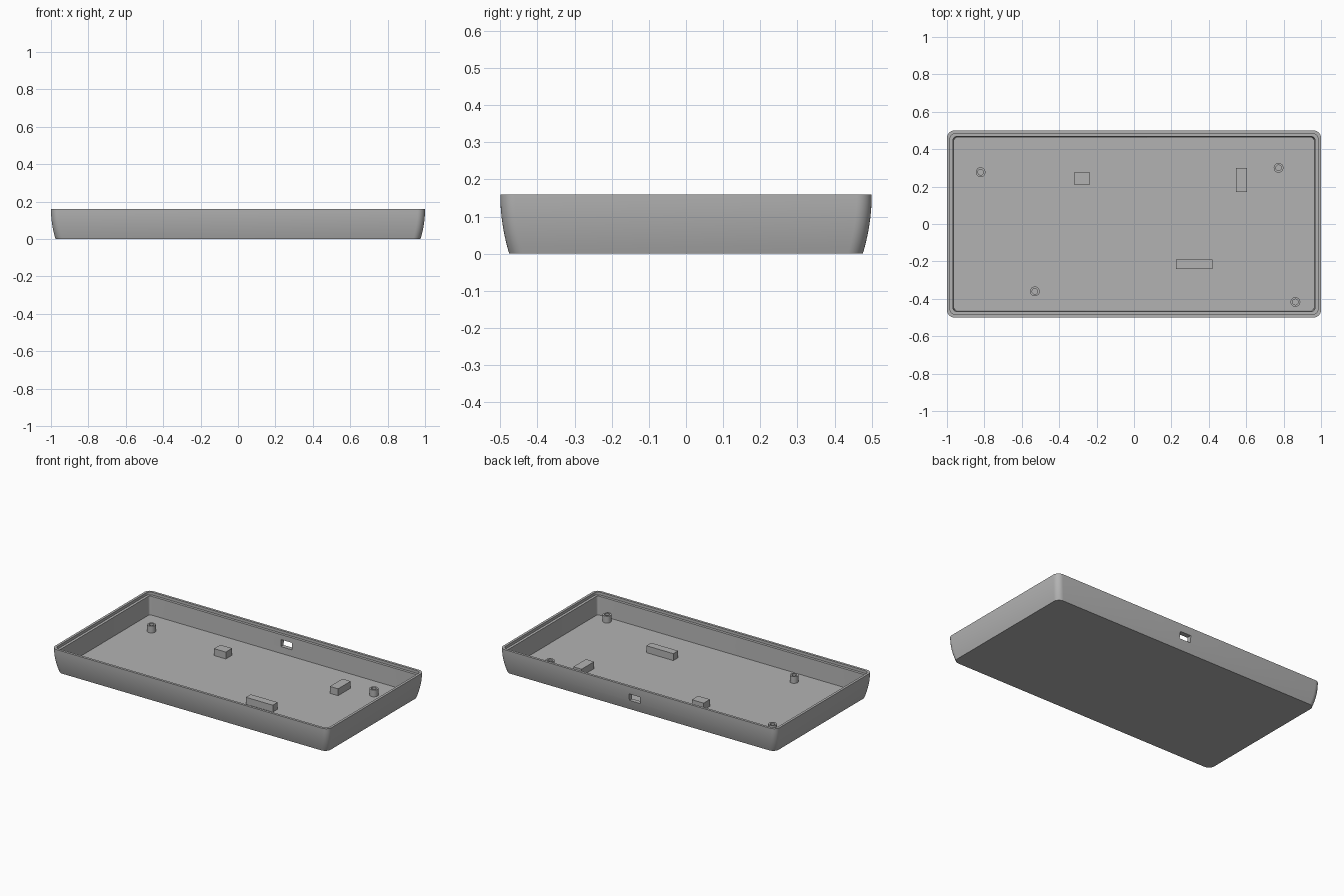
import bpy, bmesh, math
from mathutils import Matrix

old = bpy.data.objects.get("Cube")
if old:
    bpy.data.objects.remove(old, do_unlink=True)

grey = bpy.data.materials.new("plain grey")
grey.use_nodes = True
colour = (0.45, 0.45, 0.45, 1)
grey.diffuse_color = colour
grey.node_tree.nodes["Principled BSDF"].inputs["Base Color"].default_value = colour

HALF_X, HALF_Y, HEIGHT, FLOOR = 1.0, 0.5, 0.16, 0.022


def finish(name, bm):
    bmesh.ops.recalc_face_normals(bm, faces=bm.faces)
    mesh = bpy.data.meshes.new(name)
    bm.to_mesh(mesh)
    bm.free()
    mesh.materials.append(grey)
    obj = bpy.data.objects.new(name, mesh)
    bpy.context.collection.objects.link(obj)
    return obj


def smooth(obj):
    bpy.ops.object.select_all(action="DESELECT")
    obj.select_set(True)
    bpy.context.view_layer.objects.active = obj
    bpy.ops.object.shade_smooth_by_angle(angle=math.radians(30))


def rounded_loop(bm, inset, radius, z, steps=8):
    """Ring of vertices around a rounded rectangle inset from the outer size."""
    ring = []
    for quarter, (sx, sy) in enumerate([(1, 1), (-1, 1), (-1, -1), (1, -1)]):
        cx = sx * (HALF_X - inset - radius)
        cy = sy * (HALF_Y - inset - radius)
        for i in range(steps + 1):
            a = (quarter + i / steps) * math.pi / 2
            ring.append(bm.verts.new((cx + radius * math.cos(a), cy + radius * math.sin(a), z)))
    return ring


def bridge(bm, a, b):
    for i in range(len(a)):
        j = (i + 1) % len(a)
        bm.faces.new((a[i], a[j], b[j], b[i]))


def box(name, x0, x1, y0, y1, z0, z1):
    bm = bmesh.new()
    place = Matrix.Translation(((x0 + x1) / 2, (y0 + y1) / 2, (z0 + z1) / 2))
    size = Matrix.Diagonal((x1 - x0, y1 - y0, z1 - z0, 1))
    bmesh.ops.create_cube(bm, size=1, matrix=place @ size)
    return finish(name, bm)


# Tray: curved outer wall, stepped rim, inner wall and floor
bm = bmesh.new()
loops = []
for i in range(9):
    t = i / 8
    loops.append(rounded_loop(bm, 0.024 * (1 - t) ** 2, 0.04, HEIGHT * t))
for inset, radius, z in [(0.016, 0.03, HEIGHT), (0.016, 0.03, 0.142),
                         (0.033, 0.016, 0.142), (0.038, 0.014, FLOOR)]:
    loops.append(rounded_loop(bm, inset, radius, z))
for lower, upper in zip(loops, loops[1:]):
    bridge(bm, lower, upper)
bm.faces.new(loops[0])
bm.faces.new(loops[-1])
tray = finish("tray", bm)

# Socket opening through the back wall
cutter = box("socket_cutter", -0.015, 0.065, 0.4, 0.6, 0.065, 0.11)
cutter.hide_render = True
cut = tray.modifiers.new("socket opening", "BOOLEAN")
cut.operation = "DIFFERENCE"
cut.solver = "EXACT"
cut.object = cutter
bpy.context.view_layer.objects.active = tray
bpy.ops.object.modifier_apply(modifier=cut.name)
bpy.data.objects.remove(cutter, do_unlink=True)
smooth(tray)

# Support blocks on the floor
for name, x0, x1, y0, y1 in [("back_block", -0.32, -0.235, 0.21, 0.275),
                             ("side_block", 0.545, 0.605, 0.17, 0.30),
                             ("front_block", 0.225, 0.42, -0.24, -0.19)]:
    box(name, x0, x1, y0, y1, FLOOR, FLOOR + 0.045)

# Hollow screw posts
for name, x, y in [("back_right_post", -0.82, 0.277), ("back_left_post", 0.773, 0.30),
                   ("front_right_post", -0.53, -0.36), ("front_left_post", 0.863, -0.417)]:
    bm = bmesh.new()
    rings = []
    for r, z in [(0.026, FLOOR), (0.026, 0.066), (0.015, 0.066), (0.015, FLOOR)]:
        rings.append([bm.verts.new((x + r * math.cos(k * math.tau / 32),
                                    y + r * math.sin(k * math.tau / 32), z)) for k in range(32)])
    for k in range(4):
        bridge(bm, rings[k], rings[(k + 1) % 4])
    smooth(finish(name, bm))
